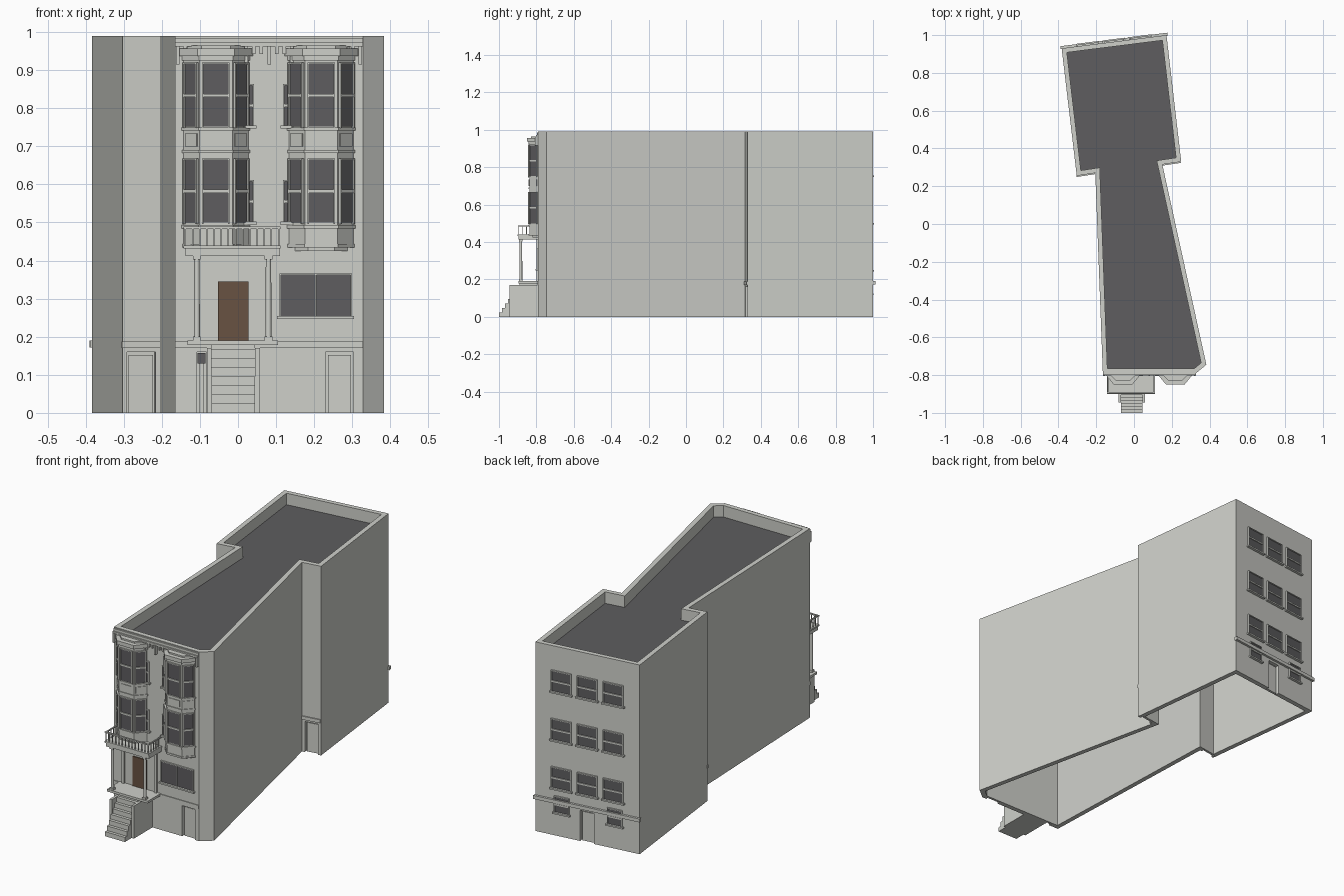
import bpy, bmesh
from mathutils import Matrix, Vector

if "Cube" in bpy.data.objects:
    bpy.data.objects.remove(bpy.data.objects["Cube"])


def material(name, color):
    m = bpy.data.materials.new(name)
    m.use_nodes = True
    m.diffuse_color = (*color, 1)
    m.node_tree.nodes["Principled BSDF"].inputs["Base Color"].default_value = (*color, 1)
    return m


STONE, DARK, BROWN = 0, 1, 2
MATS = [material("pale_stone", (0.62, 0.63, 0.59)),
        material("dark_grey", (0.112, 0.11, 0.116)),
        material("brown_wood", (0.14, 0.085, 0.055))]


def finish(name, bm, frame=Matrix()):
    bmesh.ops.recalc_face_normals(bm, faces=bm.faces)
    mesh = bpy.data.meshes.new(name)
    bm.to_mesh(mesh)
    bm.free()
    for m in MATS:
        mesh.materials.append(m)
    ob = bpy.data.objects.new(name, mesh)
    ob.matrix_world = frame
    bpy.context.collection.objects.link(ob)
    return ob


def boxes(name, frame, parts):
    """Boxes (x0, x1, d0, d1, z0, z1, colour); negative d stands out from the wall."""
    bm = bmesh.new()
    for x0, x1, d0, d1, z0, z1, mat in parts:
        size = Matrix.Diagonal((x1 - x0, d1 - d0, z1 - z0, 1))
        mid = Matrix.Translation(((x0 + x1) / 2, (d0 + d1) / 2, (z0 + z1) / 2))
        verts = bmesh.ops.create_cube(bm, size=1, matrix=mid @ size)["verts"]
        for f in {f for v in verts for f in v.link_faces}:
            f.material_index = mat
    return finish(name, bm, frame)


def prism(name, pts, z0, z1, mat=STONE):
    bm = bmesh.new()
    low = [bm.verts.new((x, y, z0)) for x, y in pts]
    top = [bm.verts.new((x, y, z1)) for x, y in pts]
    bm.faces.new(low)
    bm.faces.new(top)
    for i in range(len(pts)):
        j = (i + 1) % len(pts)
        bm.faces.new((low[i], low[j], top[j], top[i]))
    for f in bm.faces:
        f.material_index = mat
    return finish(name, bm)


def wall_frame(p, q):
    """Local x runs along the wall, local y goes into it."""
    d = (Vector(q) - Vector(p)).normalized()
    return Matrix(((d.x, -d.y, 0, p[0]), (d.y, d.x, 0, p[1]), (0, 0, 1, 0), (0, 0, 0, 1)))


def window(name, frame, x0, x1, z0, z1, upright=False, sill=True):
    b, out = 0.004, -0.008
    zm, xm = (z0 + z1) / 2, (x0 + x1) / 2
    parts = [(x0, x1, -0.003, 0.004, z0, z1, DARK),
             (x0 - b, x0, out, 0.004, z0 - b, z1 + b, STONE),
             (x1, x1 + b, out, 0.004, z0 - b, z1 + b, STONE),
             (x0, x1, out, 0.004, z1, z1 + b, STONE)]
    if upright:
        parts.append((xm - 0.002, xm + 0.002, out, 0, z0, z1, STONE))
    else:
        parts.append((x0, x1, out, 0, zm - b, zm + b, STONE))
    if sill:
        parts.append((x0 - 0.01, x1 + 0.01, -0.014, 0.004, z0 - 0.008, z0, STONE))
    return boxes(name, frame, parts)


# Outer walls: a hollow shell open underneath
FRONT = -0.79
TOP = 0.99
outline = [(-0.165, FRONT), (0.328, FRONT), (0.383, -0.745), (0.15, 0.315), (0.25, 0.33),
           (0.172, 1.0), (-0.383, 0.93), (-0.303, 0.255), (-0.205, 0.27)]


def inset(pts, t):
    res = []
    for i, p in enumerate(pts):
        a, b, c = Vector(pts[i - 1]), Vector(p), Vector(pts[(i + 1) % len(pts)])
        d, e = (b - a).normalized(), (c - b).normalized()
        n, m = Vector((-d.y, d.x)), Vector((-e.y, e.x))
        res.append(tuple(b + (n + m) * t / (1 + n.dot(m))))
    return res


inner = inset(outline, 0.025)
bm = bmesh.new()
loops = [[bm.verts.new((x, y, z)) for x, y in pts]
         for pts, z in ((outline, 0), (outline, TOP), (inner, TOP), (inner, 0))]
for k in range(4):
    a, b = loops[k], loops[(k + 1) % 4]
    for i in range(len(a)):
        j = (i + 1) % len(a)
        bm.faces.new((a[i], a[j], b[j], b[i]))
walls = finish("outer_walls", bm)
prism("flat_roof", inset(outline, 0.024), 0.92, 0.93, DARK)

front = Matrix.Translation((0, FRONT, 0))
back = wall_frame(outline[5], outline[6])
step_right = wall_frame(outline[7], outline[8])
step_left = wall_frame(outline[3], outline[4])
back_len = (Vector(outline[5]) - Vector(outline[6])).length

# Recessed ground-floor doorways
recesses = [(front, 0.23, 0.303), (front, -0.108, -0.083), (step_right, 0.012, 0.088),
            (step_left, 0.015, 0.085), (back, back_len * 0.43, back_len * 0.56)]
for i, (fr, x0, x1) in enumerate(recesses):
    cutter = boxes(f"doorway_cutter_{i}", fr, [(x0, x1, -0.05, 0.019, -0.05, 0.16, STONE)])
    cutter.hide_render = True
    cutter.hide_set(True)
    mod = walls.modifiers.new("doorway", "BOOLEAN")
    mod.operation, mod.solver, mod.object = "DIFFERENCE", "EXACT", cutter
    boxes(f"door_panel_{i}", fr, [(x0 + 0.006, x1 - 0.006, 0.012, 0.02, 0, 0.152, STONE)])
boxes("side_door_light", front, [(-0.106, -0.085, 0.008, 0.014, 0.13, 0.157, DARK)])

# String course above the ground floor
boxes("front_band", front, [(-0.165, 0.328, -0.004, 0.004, 0.17, 0.188, STONE)])
boxes("back_band", back, [(-0.006, back_len + 0.006, -0.012, 0.004, 0.172, 0.19, STONE)])
for name, fr in (("right_step_band", step_right), ("left_step_band", step_left)):
    boxes(name, fr, [(-0.002, 0.098, -0.006, 0.004, 0.17, 0.188, STONE)])

# Back windows in three rows
for row, z in enumerate((0.25, 0.502, 0.755)):
    for col, u in enumerate((0.16, 0.41, 0.66)):
        window(f"back_window_{row}_{col}", back, u * back_len, (u + 0.18) * back_len, z, z + 0.105)
for i, u in enumerate((0.19, 0.7)):
    window(f"basement_window_{i}", back, u * back_len, (u + 0.13) * back_len, 0.125, 0.205)

# Narrow windows beside the bays, and the wide front window
for row, z in enumerate((0.502, 0.755)):
    for i, x in enumerate((0.002, 0.122)):
        window(f"narrow_window_{row}_{i}", front, x, x + 0.036, z, z + 0.105)
window("wide_front_window", front, 0.113, 0.295, 0.255, 0.362, upright=True)

# Bay windows: body, moulded bands, three panes on each floor
HALF, FLAT, DEPTH = 0.085, 0.043, 0.048


def bay_outline(c, e):
    y = FRONT - DEPTH - e
    return [(c - HALF - e, FRONT + 0.005), (c - HALF - e, FRONT - 0.002), (c - FLAT - e / 2, y),
            (c + FLAT + e / 2, y), (c + HALF + e, FRONT - 0.002), (c + HALF + e, FRONT + 0.005)]


bands = [(0.425, 0.434, -0.016), (0.434, 0.443, 0.003), (0.484, 0.494, 0.005),
         (0.682, 0.69, 0.004), (0.742, 0.749, 0.005), (0.925, 0.937, 0.004),
         (0.937, 0.957, 0.012), (0.957, 0.965, -0.01)]
for side, c in (("right", -0.058), ("left", 0.2185)):
    prism(side + "_bay_body", bay_outline(c, 0), 0.44, 0.95)
    for i, (z0, z1, e) in enumerate(bands):
        prism(f"{side}_bay_band_{i}", bay_outline(c, e), z0, z1)
    y = FRONT - DEPTH
    corners = [(c - HALF, FRONT - 0.002), (c - FLAT, y), (c + FLAT, y), (c + HALF, FRONT - 0.002)]
    for k in range(3):
        fr = wall_frame(corners[k], corners[k + 1])
        length = (Vector(corners[k + 1]) - Vector(corners[k])).length
        gap = 0.011 if k == 1 else 0.008
        for z in (0.5, 0.752):
            window(f"{side}_bay_window_{k}_{z}", fr, gap, length - gap, z, z + 0.164, sill=False)
        boxes(f"{side}_bay_panel_{k}", fr,
              [(gap, length - gap, -0.003, 0.001, 0.7, 0.733, STONE)])

# Cornice with hanging brackets
cornice = [(-0.165, 0.328, -0.012, 0.004, 0.962, 0.972, STONE),
           (-0.165, 0.328, -0.006, 0.004, 0.972, 0.985, STONE)]
for i in range(25):
    x = -0.163 + i * 0.02
    drop, out = (0.915, -0.016) if i % 3 == 0 else (0.942, -0.01)
    cornice.append((x, x + 0.009, out, 0.002, drop, 0.964, STONE))
boxes("cornice", front, cornice)

# Porch: front door, floor, columns and balcony
boxes("front_door", front, [(-0.053, 0.027, -0.005, 0.004, 0.19, 0.345, BROWN)])
boxes("porch_floor", front, [(-0.132, 0.105, -0.106, 0, 0.178, 0.19, STONE)])
boxes("balcony_slab", front, [(-0.138, 0.11, -0.105, 0, 0.412, 0.432, STONE),
                              (-0.143, 0.112, -0.11, 0, 0.432, 0.44, STONE)])
for i, x in enumerate((-0.108, 0.08)):
    bm = bmesh.new()
    bmesh.ops.create_cone(bm, cap_ends=True, segments=12, radius1=0.008, radius2=0.007, depth=0.225,
                          matrix=Matrix.Translation((x, FRONT - 0.093, 0.3)))
    for f in bm.faces:
        f.smooth = len(f.verts) == 4
    finish(f"porch_column_{i}", bm)
    boxes(f"column_blocks_{i}", front, [(x - 0.01, x + 0.01, -0.103, -0.083, z, z + 0.01, STONE)
                                        for z in (0.19, 0.403)])
    boxes(f"wall_pilaster_{i}", front, [(x - 0.007, x + 0.007, -0.01, 0, 0.19, 0.412, STONE)])

rail = [(-0.143, 0.112, -0.108, -0.1, 0.483, 0.489, STONE)]
for x in (-0.141, 0.104):
    rail.append((x, x + 0.006, -0.104, 0, 0.483, 0.489, STONE))
    rail += [(x + 0.001, x + 0.005, d, d + 0.004, 0.438, 0.485, STONE)
             for d in (-0.085, -0.065, -0.045, -0.025)]
for i in range(14):
    x = -0.14 + i * 0.0188
    rail.append((x, x + 0.004, -0.106, -0.102, 0.438, 0.485, STONE))
boxes("balcony_railing", front, rail)

# Front stairs between two cheek walls
steps = 7
tread = 0.11 / steps
boxes("front_stairs", Matrix(), [(-0.07, 0.045, -1 + i * tread, -0.88, i * 0.024, (i + 1) * 0.024, STONE)
                                 for i in range(steps)])
boxes("stair_cheeks", Matrix(), [(x, x + 0.013, -0.945, FRONT, 0, 0.17, STONE) for x in (-0.082, 0.045)])
boxes("stair_base", Matrix(), [(-0.07, 0.045, -0.89, FRONT, 0, 0.178, STONE)])
